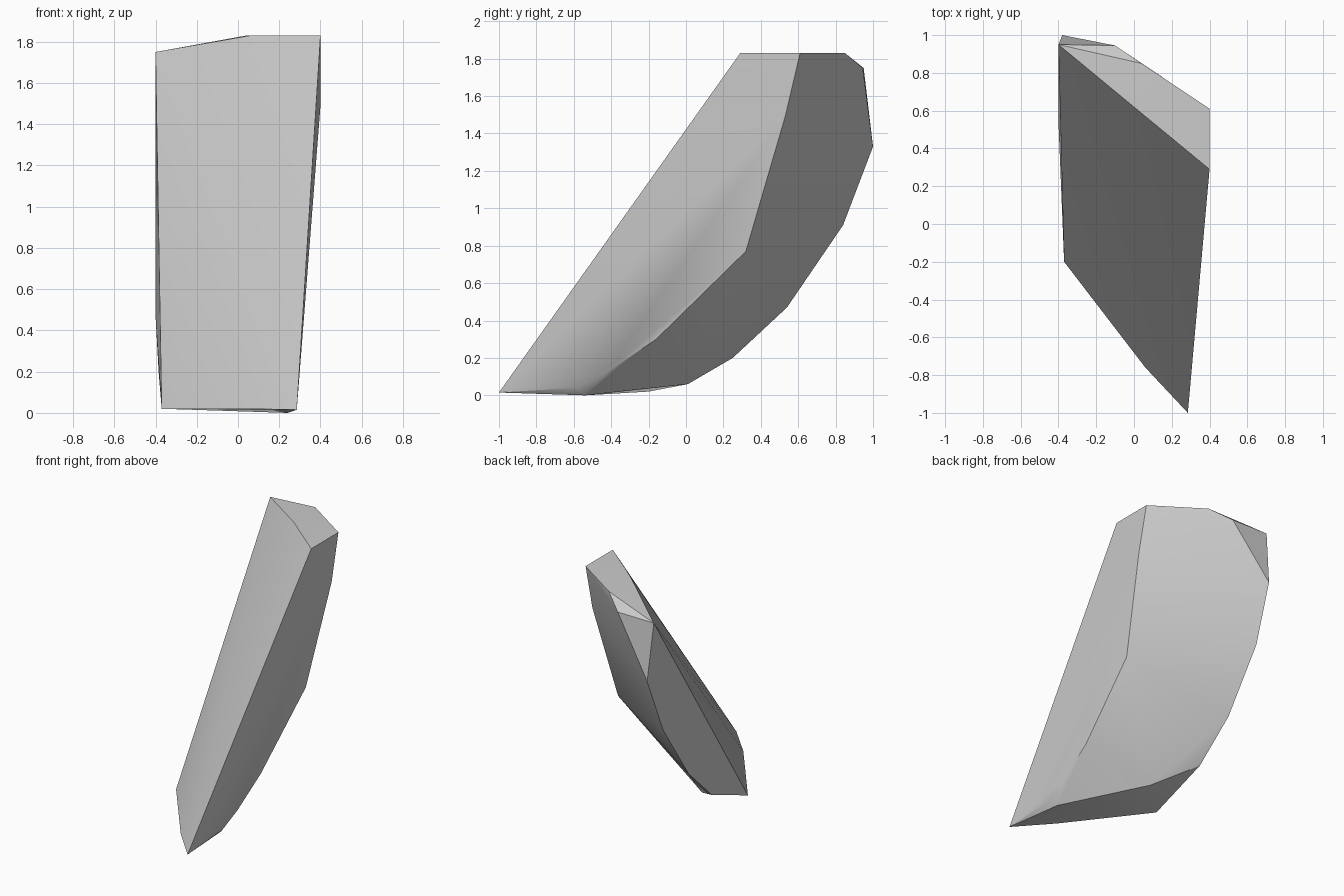
import bpy, bmesh, math

cube = bpy.data.objects.get("Cube")
if cube:
    bpy.data.objects.remove(cube, do_unlink=True)

# One plain stone grey
grey = bpy.data.materials.new("stone_grey")
grey.use_nodes = True
color = (0.6, 0.6, 0.6, 1)
grey.diffuse_color = color
grey.node_tree.nodes["Principled BSDF"].inputs["Base Color"].default_value = color

# Curved back rim on the +x side, top to bottom
right_rim = [(.4, .61, 1.83), (.4, .53, 1.49), (.335, .32, .77),
             (.3, -.16, .3), (.29, -.42, .125), (.28, -.58, .04)]
# Curved back rim on the -x side, top to bottom
left_rim = [(-.4, .95, 1.75), (-.38, 1, 1.33), (-.4, .84, .91),
            (-.4, .54, .47), (-.385, .25, .2)]
# Flat top, its chipped corner, and the sloping foot
top = [(.4, .29, 1.83), (.06, .57, 1.83), (.04, .85, 1.83), (-.1, .945, 1.75)]
foot = [(.285, -1, .015), (.06, -.76, .02), (-.37, -.2, .02),
        (-.14, .01, .06), (.24, -.54, 0)]

# Wrap the rims, top and foot in one solid shard
bm = bmesh.new()
for p in right_rim + left_rim + top + foot:
    bm.verts.new(p)
hull = bmesh.ops.convex_hull(bm, input=bm.verts)
loose = [v for v in bm.verts if not v.link_faces]
bmesh.ops.delete(bm, geom=loose, context='VERTS')
bmesh.ops.recalc_face_normals(bm, faces=bm.faces)
mesh = bpy.data.meshes.new("curved_shard")
bm.to_mesh(mesh)
bm.free()
mesh.materials.append(grey)
shard = bpy.data.objects.new("curved_shard", mesh)
bpy.context.collection.objects.link(shard)

# Soft shell with crisp rims
bpy.ops.object.select_all(action='DESELECT')
shard.select_set(True)
bpy.context.view_layer.objects.active = shard
bpy.ops.object.shade_smooth_by_angle(angle=math.radians(30))
